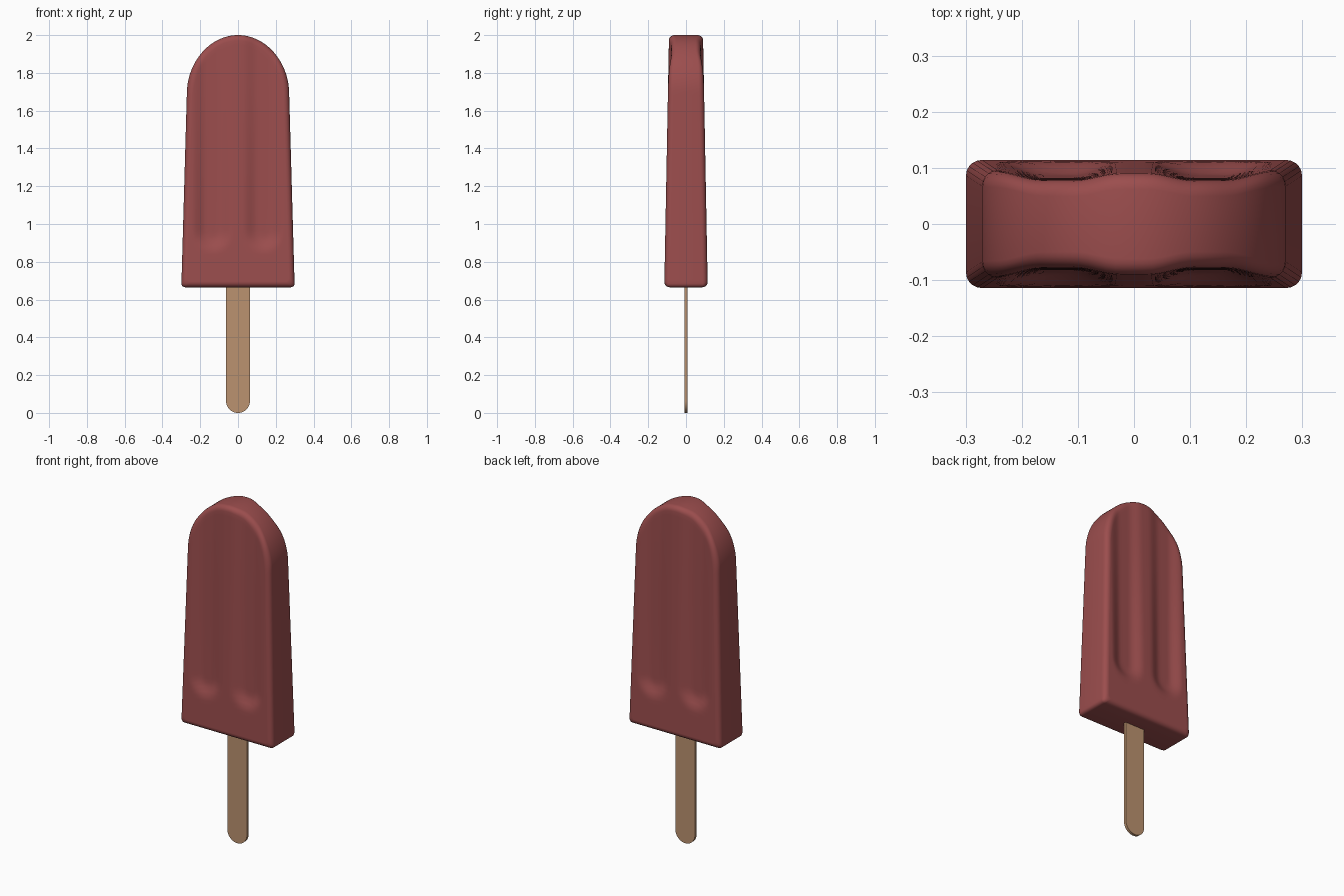
import bpy, bmesh, math

if "Cube" in bpy.data.objects:
    bpy.data.objects.remove(bpy.data.objects["Cube"])

BOTTOM, R = 0.665, 0.028           # underside height, edge rounding radius
COLS = 48


def material(name, col):
    m = bpy.data.materials.new(name)
    m.diffuse_color = (*col, 1)
    m.use_nodes = True
    m.node_tree.nodes["Principled BSDF"].inputs["Base Color"].default_value = m.diffuse_color
    return m


def smoothstep(v):
    v = max(0.0, min(1.0, v))
    return v * v * (3 - 2 * v)


def rounding(d, r):
    """How far a quarter-round falls back at distance d from the edge."""
    return r - math.sqrt(max(0, r * r - max(0, r - d) ** 2))


def groove(x, z):
    """Depth of the two round-ended channels on each broad face."""
    d = math.hypot(abs(x) - 0.135, min(z - 0.96, 0))
    depth = 0.023 - 0.010 * smoothstep((z - 0.9) / 1.1)
    return depth * smoothstep((0.11 - d) / 0.08)


def body_point(u, t, inset, side):
    """Point on the broad face; inset shrinks the arched outline."""
    top = 1.70 + 0.30 * math.sqrt(max(0, 1 - u * u)) - inset
    low = BOTTOM + inset
    z = low + t * (top - low)
    k = (z - BOTTOM) / (2 - BOTTOM)
    half_w = 0.30 - 0.038 * k - inset - rounding(z - low, 0.02)
    y = 0.115 - 0.025 * k - rounding(inset, R)
    x = u * half_w
    return (x, side * (y - groove(x, z)), z)


def finish(bm, name, mat, angle):
    bmesh.ops.recalc_face_normals(bm, faces=bm.faces)
    me = bpy.data.meshes.new(name)
    bm.to_mesh(me)
    bm.free()
    me.materials.append(mat)
    ob = bpy.data.objects.new(name, me)
    bpy.context.collection.objects.link(ob)
    bpy.ops.object.select_all(action='DESELECT')
    ob.select_set(True)
    bpy.context.view_layer.objects.active = ob
    bpy.ops.object.shade_smooth_by_angle(angle=math.radians(angle))
    return ob


# Ice body: two grooved faces, each with rounded rim rings, bridged round the sides
us = [math.sin(math.pi / 2 * (2 * i / COLS - 1)) for i in range(COLS + 1)]
ts = [0, 0.002, 0.006, 0.012, 0.02] + [0.02 + 0.98 * j / 50 for j in range(1, 51)]
nu, nt = len(us), len(ts)
border = ([(i, 0) for i in range(nu)] + [(nu - 1, j) for j in range(1, nt)]
          + [(i, nt - 1) for i in range(nu - 2, -1, -1)]
          + [(0, j) for j in range(nt - 2, 0, -1)])
bm = bmesh.new()


def bridge(a, b):
    for k in range(len(a)):
        n = (k + 1) % len(a)
        bm.faces.new((a[k], a[n], b[n], b[k]))


rims = []
for side in (-1, 1):
    grid = [[bm.verts.new(body_point(u, t, R, side)) for t in ts] for u in us]
    for i in range(nu - 1):
        for j in range(nt - 1):
            bm.faces.new((grid[i][j], grid[i + 1][j], grid[i + 1][j + 1], grid[i][j + 1]))
    ring = [grid[i][j] for i, j in border]
    for s in range(1, 6):
        inset = R * (1 - math.sin(math.pi / 2 * s / 5))
        outer = [bm.verts.new(body_point(us[i], ts[j], inset, side)) for i, j in border]
        bridge(ring, outer)
        ring = outer
    rims.append(ring)
bridge(*rims)
finish(bm, "ice_body", material("berry red", (0.33, 0.075, 0.075)), 60)

# Flat wooden stick with a round lower end
W, T = 0.063, 0.008
outline = [(W, 1.0), (-W, 1.0)]
outline += [(-W * math.cos(math.pi * k / 20), W - W * math.sin(math.pi * k / 20))
            for k in range(21)]
bm = bmesh.new()
face = bm.faces.new([bm.verts.new((x, -T, z)) for x, z in outline])
ext = bmesh.ops.extrude_face_region(bm, geom=[face], use_keep_orig=True)
bmesh.ops.translate(bm, vec=(0, 2 * T, 0),
                    verts=[g for g in ext["geom"] if isinstance(g, bmesh.types.BMVert)])
finish(bm, "stick", material("pale wood", (0.50, 0.29, 0.16)), 35)
